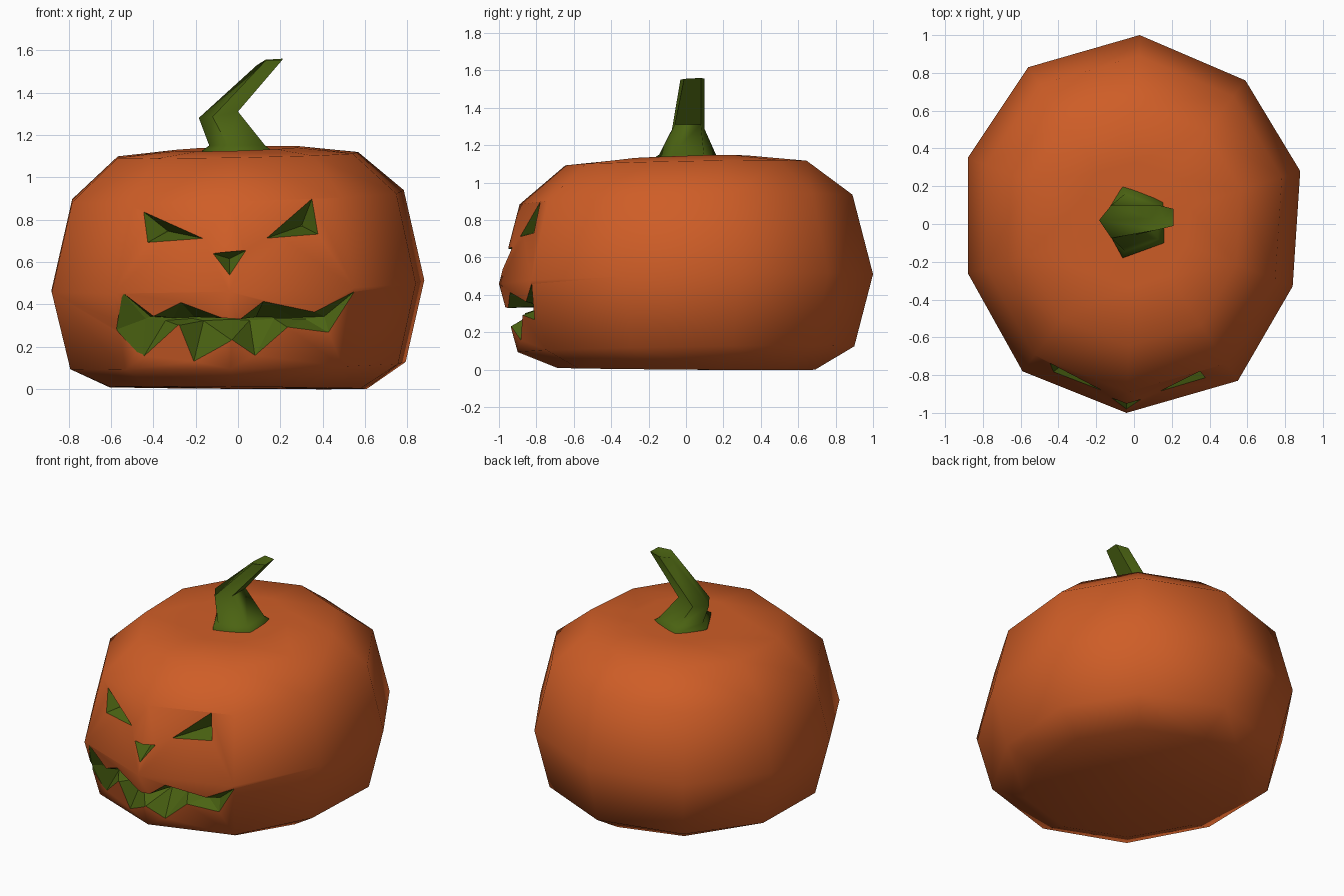
import bpy, bmesh
from mathutils import Vector
from mathutils.bvhtree import BVHTree

cube = bpy.data.objects.get("Cube")
if cube:
    bpy.data.objects.remove(cube)


def material(name, color):
    m = bpy.data.materials.new(name)
    m.use_nodes = True
    m.diffuse_color = (*color, 1)
    m.node_tree.nodes["Principled BSDF"].inputs["Base Color"].default_value = (*color, 1)
    return m


orange = material("pumpkin_orange", (0.62, 0.11, 0.02))
green = material("stem_green", (0.07, 0.125, 0.006))


def make_object(name, bm, mats):
    bmesh.ops.recalc_face_normals(bm, faces=bm.faces[:])
    mesh = bpy.data.meshes.new(name)
    bm.to_mesh(mesh)
    bm.free()
    for m in mats:
        mesh.materials.append(m)
    ob = bpy.data.objects.new(name, mesh)
    bpy.context.collection.objects.link(ob)
    return ob


def loft(bm, rings):
    """Join successive rings of points with quads; returns the vertex rings."""
    vr = [[bm.verts.new(p) for p in ring] for ring in rings]
    n = len(vr[0])
    for a, b in zip(vr, vr[1:]):
        for i in range(n):
            j = (i + 1) % n
            bm.faces.new((a[i], a[j], b[j], b[i]))
    return vr


def fan(bm, ring, point):
    c = bm.verts.new(point)
    for i, v in enumerate(ring):
        bm.faces.new((v, ring[(i + 1) % len(ring)], c))


# Pumpkin body: uneven ten-sided outline scaled along a rounded profile
outline = [(0.03, 1.0), (-0.56, 0.83), (-0.88, 0.35), (-0.88, -0.26), (-0.59, -0.78),
           (-0.04, -1.0), (0.55, -0.83), (0.84, -0.33), (0.88, 0.28), (0.59, 0.76)]
# scale, height, tilt
profile = [(0.69, 0.005, -0.005), (0.90, 0.11, 0.015), (1.0, 0.485, 0.025),
           (0.89, 0.91, 0.025), (0.645, 1.105, 0.012), (0.33, 1.135, 0.01)]
bm = bmesh.new()
rings = loft(bm, [[(x * s, y * s, z + t * (x + y)) for x, y in outline]
                  for s, z, t in profile])
fan(bm, rings[0], (0, 0, 0))
fan(bm, rings[-1], (0, 0, 1.1))
bmesh.ops.triangulate(bm, faces=bm.faces[:])
bmesh.ops.recalc_face_normals(bm, faces=bm.faces[:])
surface = BVHTree.FromBMesh(bm)
body = make_object("pumpkin_body", bm, [orange, green])


# Carved face: each cutter starts at the skin and narrows inwards
def carve(name, points, apex, squeeze_x, squeeze_z):
    ax, ay, az = apex
    front, skin, inner = [], [], []
    for x, z in points:
        hit = surface.ray_cast(Vector((x, -3, z)), Vector((0, 1, 0)))[0]
        front.append((x, -1.3, z))
        skin.append((x, hit.y - 0.004, z))
        inner.append((ax + (x - ax) * squeeze_x, ay, az + (z - az) * squeeze_z))
    cb = bmesh.new()
    vr = loft(cb, [front, skin, inner])
    cb.faces.new(vr[0])
    cb.faces.new(vr[-1])
    bmesh.ops.recalc_face_normals(cb, faces=cb.faces[:])
    bmesh.ops.triangulate(cb, faces=cb.faces[:])
    for f in cb.faces:
        f.material_index = 1
    cutter = make_object(name + "_cutter", cb, [orange, green])
    cutter.hide_render = True
    mod = body.modifiers.new(name, "BOOLEAN")
    mod.operation = "DIFFERENCE"
    mod.solver = "EXACT"
    mod.object = cutter
    bpy.context.view_layer.objects.active = body
    bpy.ops.object.modifier_apply(modifier=mod.name)
    bpy.data.objects.remove(cutter)


carve("right_eye", [(-0.45, 0.84), (-0.16, 0.71), (-0.43, 0.69)], (-0.33, -0.71, 0.745), 0.05, 0.05)
carve("left_eye", [(0.35, 0.90), (0.38, 0.73), (0.13, 0.71)], (0.30, -0.71, 0.77), 0.05, 0.05)
carve("nose", [(-0.12, 0.64), (0.04, 0.655), (-0.04, 0.535)], (-0.04, -0.86, 0.615), 0.05, 0.05)
carve("mouth", [(-0.575, 0.28), (-0.545, 0.455), (-0.40, 0.345), (-0.27, 0.41), (-0.07, 0.335),
                (0.01, 0.33), (0.12, 0.415), (0.36, 0.365), (0.55, 0.46), (0.43, 0.265),
                (0.235, 0.29), (0.08, 0.155), (-0.03, 0.23), (-0.21, 0.125),
                (-0.28, 0.30), (-0.45, 0.145)], (-0.02, -0.77, 0.335), 0.75, 0.06)

# Smooth skin, flat carved walls
for p in body.data.polygons:
    p.use_smooth = p.material_index == 0

# Stem: five-sided, flared foot, bent towards the left, dented tip
foot = [(-0.17, 0.02), (-0.06, -0.18), (0.16, -0.10), (0.16, 0.12), (-0.06, 0.20)]
bend = [(-0.185, 0.02, 1.28), (-0.12, -0.075, 1.285), (0.0, -0.06, 1.31),
        (0.0, 0.08, 1.31), (-0.12, 0.10, 1.285)]
tip = [(0.09, 0.03, 1.53), (0.13, -0.03, 1.55), (0.21, -0.01, 1.555),
       (0.21, 0.08, 1.56), (0.13, 0.10, 1.555)]
bm = bmesh.new()
rings = loft(bm, [[(x, y, 1.07) for x, y in foot],
                  [(x, y, 1.125) for x, y in foot],
                  [(x * 0.8, y * 0.8, 1.15) for x, y in foot],
                  bend, tip])
bm.faces.new(rings[0])
fan(bm, rings[-1], (0.16, 0.03, 1.53))
stem = make_object("stem", bm, [green])
stem.select_set(True)
bpy.context.view_layer.objects.active = stem
body.select_set(False)
bpy.ops.object.shade_smooth_by_angle(angle=1.2)
